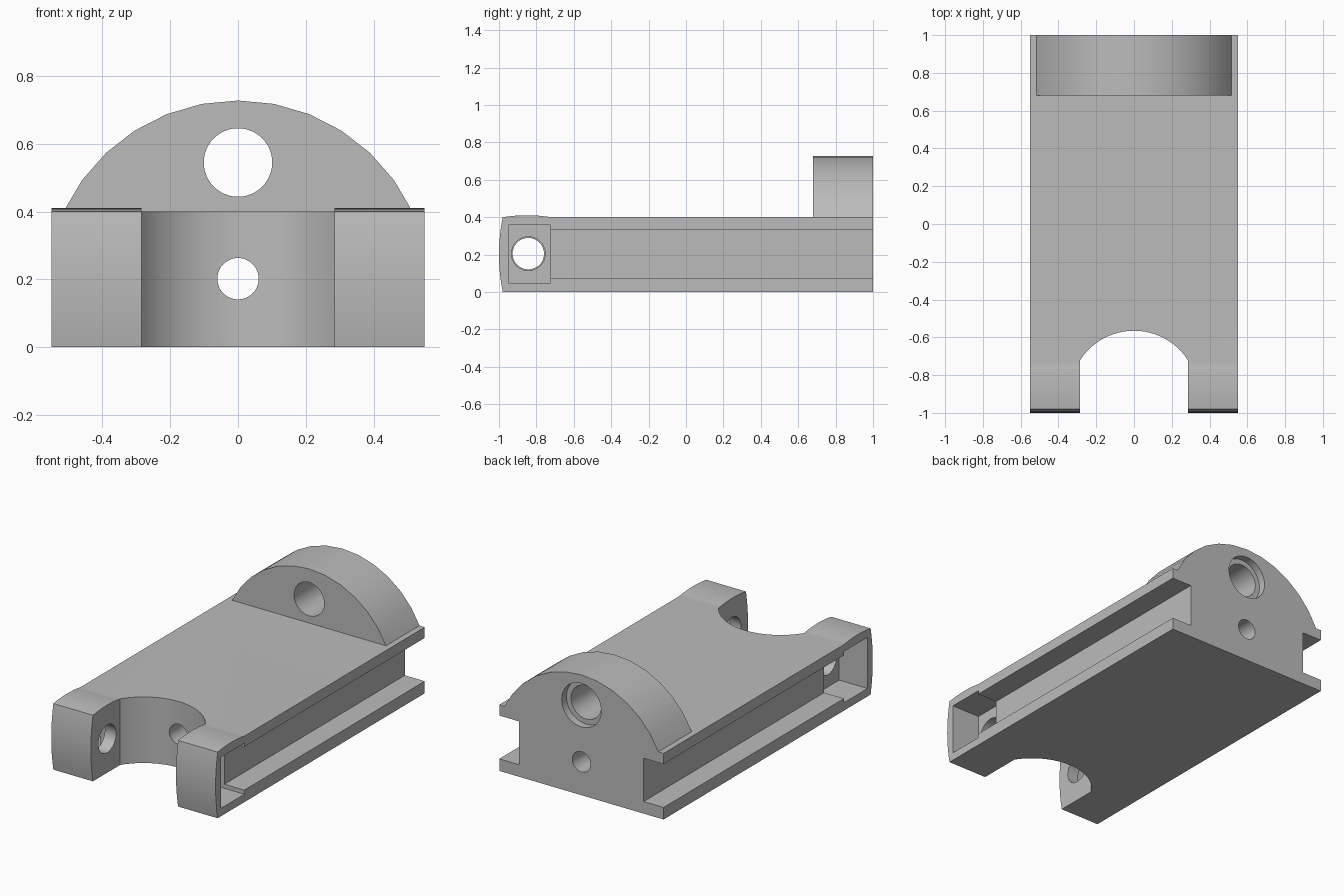
import bpy, bmesh
from math import sin, cos, pi, atan2
from mathutils import Matrix, Vector

cube = bpy.data.objects.get("Cube")
if cube:
    bpy.data.objects.remove(cube, do_unlink=True)

grey = bpy.data.materials.new("plain_grey")
grey.use_nodes = True
grey.diffuse_color = (0.5, 0.5, 0.5, 1)
grey.node_tree.nodes["Principled BSDF"].inputs["Base Color"].default_value = grey.diffuse_color


def finish(name, bm):
    bmesh.ops.recalc_face_normals(bm, faces=bm.faces)
    mesh = bpy.data.meshes.new(name)
    bm.to_mesh(mesh)
    bm.free()
    mesh.materials.append(grey)
    ob = bpy.data.objects.new(name, mesh)
    bpy.context.collection.objects.link(ob)
    return ob


def prism(name, points, along, start, end):
    """Extrude a flat outline along one axis; points hold the other two."""
    bm = bmesh.new()
    verts = []
    for p in points:
        co = list(p)
        co.insert(along, start)
        verts.append(bm.verts.new(co))
    face = bm.faces.new(verts)
    out = bmesh.ops.extrude_face_region(bm, geom=[face])["geom"]
    move = Vector((0, 0, 0))
    move[along] = end - start
    bmesh.ops.translate(bm, vec=move, verts=[g for g in out if isinstance(g, bmesh.types.BMVert)])
    return finish(name, bm)


def box(name, x, y, z):
    return prism(name, [(y[0], z[0]), (y[1], z[0]), (y[1], z[1]), (y[0], z[1])], 0, *x)


def rod(name, centre, radius, along, start, end):
    ring = [(centre[0] + radius * cos(a), centre[1] + radius * sin(a))
            for a in (2 * pi * i / 48 for i in range(48))]
    return prism(name, ring, along, start, end)


def arc(half, height, steps):
    """Shallow arc from -half to +half, rising to the given height."""
    r = (half * half + height * height) / (2 * height)
    sweep = atan2(half, r - height)
    angles = [sweep * (2 * i / steps - 1) for i in range(steps + 1)]
    return [(r * sin(a), r * cos(a) - r + height) for a in angles]


def combine(target, other, operation):
    mod = target.modifiers.new("combine", 'BOOLEAN')
    mod.operation = operation
    mod.solver = 'EXACT'
    mod.object = other
    bpy.context.view_layer.objects.active = target
    bpy.ops.object.modifier_apply(modifier=mod.name)
    bpy.data.objects.remove(other, do_unlink=True)


# Main block: side outline with crowned nose and slightly raised arm tops
nose = [(-0.98 - d, 0.2 + t) for t, d in arc(0.2, 0.02, 8)]
crown = [(-0.85 + t, 0.4 + d) for t, d in arc(0.13, 0.01, 8)][1:]
body = prism("slide_block", nose + crown + [(1, 0.4), (1, 0)], 0, -0.55, 0.55)

# Rounded rear lug
lug = [(t, 0.4 + d) for t, d in arc(0.515, 0.328, 12)]
lug = [(-0.515, 0.37)] + lug + [(0.515, 0.37)]
combine(body, prism("rear_lug", lug, 1, 0.68, 1), 'UNION')

# Front recess between the arms
recess = [(t, -0.72 + d) for t, d in arc(0.285, 0.155, 24)]
recess = [(-0.285, -1.2)] + recess + [(0.285, -1.2)]
combine(body, prism("recess_cutter", recess, 2, -0.2, 0.6), 'DIFFERENCE')

# Side channels, arm pockets and arm holes
for side, hole in ((-1, 0.084), (1, 0.09)):
    cuts = [
        box("channel_cutter", (side * 0.417, side * 0.7), (-0.8, 1.2), (0.073, 0.335)),
        box("pocket_cutter", (side * 0.36, side * 0.7), (-0.95, -0.725), (0.048, 0.357)),
        rod("arm_hole_cutter", (-0.843, 0.205), hole, 0, side * 0.2, side * 0.5),
    ]
    for cutter in cuts:
        combine(body, cutter, 'DIFFERENCE')

# Long bore, lug hole and its rear counterbore
for cutter in (
    rod("bore_cutter", (0, 0.202), 0.061, 1, -0.8, 1.2),
    rod("lug_hole_cutter", (0, 0.545), 0.101, 1, 0.5, 1.2),
    rod("counterbore_cutter", (0, 0.545), 0.132, 1, 0.955, 1.2),
):
    combine(body, cutter, 'DIFFERENCE')

# Smooth curves, crisp edges
bpy.ops.object.select_all(action='DESELECT')
body.select_set(True)
bpy.context.view_layer.objects.active = body
bpy.ops.object.shade_smooth_by_angle(angle=pi / 6)
weighted = body.modifiers.new("even_normals", 'WEIGHTED_NORMAL')
weighted.keep_sharp = True
